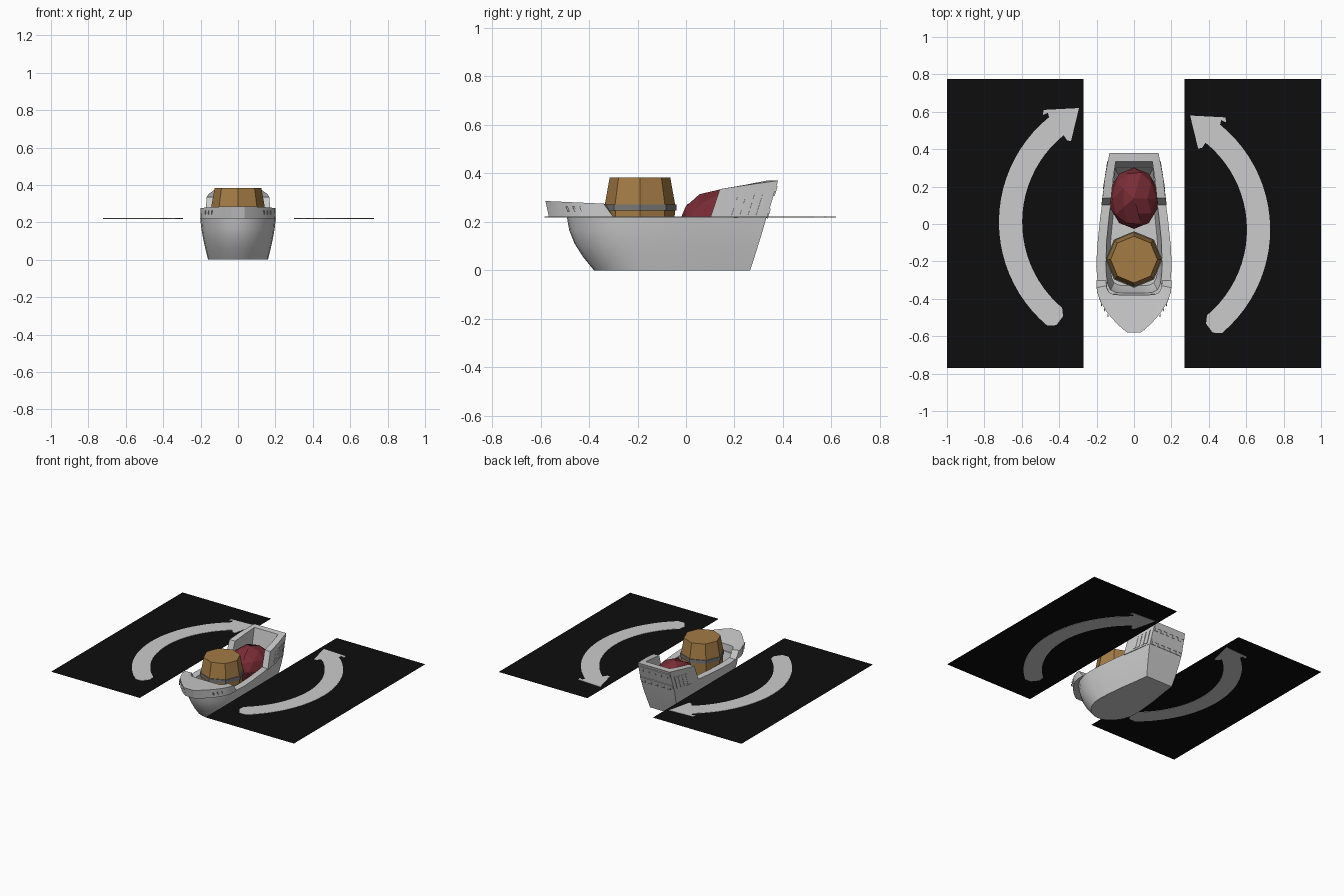
import bpy, bmesh, math
from mathutils import Vector

if "Cube" in bpy.data.objects:
    bpy.data.objects.remove(bpy.data.objects["Cube"])


def material(name, rgb):
    m = bpy.data.materials.new(name)
    m.diffuse_color = (*rgb, 1)
    m.use_nodes = True
    m.node_tree.nodes["Principled BSDF"].inputs["Base Color"].default_value = m.diffuse_color
    return m


GREY = material("pale_grey", (0.60, 0.60, 0.60))
BLACK = material("black", (0.004, 0.004, 0.004))
WOOD = material("wood_brown", (0.37, 0.20, 0.06))
IRON = material("band_grey", (0.19, 0.19, 0.19))
RED = material("dark_red", (0.19, 0.025, 0.035))


def make(name, verts, faces, mats, smooth=None, recalc=True):
    bm = bmesh.new()
    vs = [bm.verts.new(v) for v in verts]
    for f in faces:
        bm.faces.new([vs[i] for i in f])
    if recalc:
        bmesh.ops.recalc_face_normals(bm, faces=bm.faces[:])
    me = bpy.data.meshes.new(name)
    bm.to_mesh(me)
    bm.free()
    for m in mats:
        me.materials.append(m)
    if smooth:
        me.polygons.foreach_set("use_smooth", [True] * len(me.polygons))
        me.set_sharp_from_angle(angle=math.radians(smooth))
    ob = bpy.data.objects.new(name, me)
    bpy.context.collection.objects.link(ob)
    return ob


def loft(name, rings, mats, smooth=None, closed_path=False):
    """Skin closed rings of equal size, capping both ends."""
    n = len(rings[0])
    verts = [p for r in rings for p in r]
    faces = [(k * n + i, k * n + (i + 1) % n, (k + 1) * n + (i + 1) % n, (k + 1) * n + i)
             for k in range(len(rings) - 1) for i in range(n)]
    faces += [list(range(n)), list(range((len(rings) - 1) * n, len(rings) * n))]
    return make(name, verts, faces, mats, smooth)


def flip(p):
    return (-p[0], p[1], p[2])


# Hull: outlines from bow to stern (fraction of length, half width)
OUTER = [(0, 0), (.006, .04), (.03, .085), (.08, .13), (.15, .17), (.24, .194),
         (.32, .2), (.45, .195), (.65, .178), (.85, .153), (1, .137)]
INNER = [(0, 0), (0, .05), (.005, .095), (.025, .125), (.07, .14), (.14, .148),
         (.25, .15), (.42, .146), (.62, .132), (.85, .112), (1, .1)]


def outline(shape, bow, stern, scale, z):
    side = [(w * scale, bow + (stern - bow) * t, z) for t, w in shape]
    return side + [flip(p) for p in reversed(side[1:])]


rings = [outline(OUTER, b, s, k, z) for b, s, k, z in
         [(-.38, .265, .80, 0), (-.425, .283, .87, .055), (-.46, .30, .93, .11),
          (-.482, .317, .98, .165), (-.492, .333, 1.01, .222)]]
rings += [outline(INNER, b, s, k, z) for b, s, k, z in
          [(-.37, .305, 1, .222), (-.35, .28, .93, .13), (-.33, .265, .85, .08)]]
loft("hull", rings, [GREY], 35)


def wall(name, half):
    """Walled U shape: half stations mirrored to the other side."""
    return loft(name, half + [[flip(p) for p in r] for r in reversed(half)], [GREY], 30)


# Bow rail: overhanging deck with arms running back
rail = [((.200, -.300), (.200, -.340), (.150, -.300), (.148, -.330)),
        ((.197, -.365), (.195, -.372), (.146, -.340), (.143, -.348)),
        ((.180, -.415), (.177, -.420), (.138, -.362), (.133, -.366)),
        ((.145, -.470), (.142, -.476), (.115, -.374), (.110, -.377)),
        ((.096, -.520), (.094, -.530), (.080, -.376), (.075, -.379)),
        ((.060, -.550), (.062, -.560), (.050, -.376), (.050, -.379)),
        ((.034, -.566), (.036, -.580), (.025, -.376), (.025, -.379))]
wall("bow_rail", [[(*ob, .22), (*ot, .275 + .045 * (-.34 - ot[1])),
                   (*it, .272), (*ib, .22)] for ob, ot, ib, it in rail])

# Stern castle: side walls and sloped transom
castle = [[(.175, .10, .215), (.168, .14, .335), (.122, .14, .335), (.128, .10, .215)],
          [(.160, .21, .215), (.156, .25, .352), (.112, .24, .352), (.118, .20, .215)],
          [(.138, .333, .215), (.131, .38, .37), (.098, .333, .37), (.102, .305, .215)]]
wall("stern_castle", castle)


def plate(name, quad, u0, u1, v0, v1, lift=.005):
    """Thin plate on a patch of a four-cornered wall."""
    a, b, c, d = map(Vector, quad)
    pts = [a.lerp(b, u).lerp(d.lerp(c, u), v)
           for u, v in ((u0, v0), (u1, v0), (u1, v1), (u0, v1))]
    n = (b - a).cross(d - a).normalized() * lift
    return loft(name, [[tuple(p - n * .4) for p in pts], [tuple(p + n) for p in pts]], [GREY])


# Castle side panels and transom dentils
side = [castle[0][0], castle[2][0], castle[2][1], castle[0][1]]
for i in range(4):
    u = .36 + i * .145
    plate(f"side_panel_right_{i}", side, u, u + .09, .08, .68)
    plate(f"side_panel_left_{i}", [flip(p) for p in side], u, u + .09, .08, .68, -.005)
back = [castle[2][0], flip(castle[2][0]), flip(castle[2][1]), castle[2][1]]
for row, v in enumerate((.12, .72)):
    plate(f"transom_band_{row}", back, .01, .99, v, v + .14)
    for i in range(5):
        u = .05 + i * .19
        plate(f"transom_dentil_{row}_{i}", back, u, u + .09, v - .12, v)

# Bow rail slits: small slanted plates on both sides
for i in range(3):
    y = -.43 - i * .028
    x = .172 - i * .017
    for s in (1, -1):
        quad = [(s * (x + .002), y - .002, .243), (s * (x + .002), y + .005, .243),
                (s * x, y - .003, .262), (s * x, y - .010, .262)]
        plate(f"rail_slit_{i}_{'right' if s > 0 else 'left'}", quad, 0, 1, 0, 1, .003 * s)

# Barrel: eight-sided with a grey hoop
prof = [(.128, .082), (.142, .16), (.144, .246), (.151, .246), (.151, .272),
        (.145, .272), (.125, .383)]
barrel = loft("barrel", [[(r * math.cos(i * math.pi / 4), -.19 + r * math.sin(i * math.pi / 4), z)
                          for i in range(8)] for r, z in prof], [WOOD, IRON])
for p in barrel.data.polygons:
    if .245 < p.center.z < .273:
        p.material_index = 1

# Red sack: faceted lump behind the barrel
bm = bmesh.new()
bmesh.ops.create_icosphere(bm, subdivisions=2, radius=1)
for v in bm.verts:
    x, y, z = v.co
    v.co = (x * .135, .137 + y * .163, .205 + z * .128)
bmesh.ops.dissolve_limit(bm, angle_limit=math.radians(20), verts=bm.verts[:], edges=bm.edges[:])
me = bpy.data.meshes.new("red_sack")
bm.to_mesh(me)
bm.free()
me.materials.append(RED)
bpy.context.collection.objects.link(bpy.data.objects.new("red_sack", me))

# Black side panels with curved arrows
Z = .22


def arc(r, a0, a1, n=22):
    return [(r * math.cos(math.radians(a0 + (a1 - a0) * i / n)),
             r * math.sin(math.radians(a0 + (a1 - a0) * i / n))) for i in range(n + 1)]


shape = (arc(.69, 233, 233, 0 + 1)[:1] + arc(.722, 230, 129)
         + [(-.46, .585), (-.487, .573), (-.483, .60), (-.294, .61), (-.337, .433), (-.358, .437)]
         + arc(.598, 129, 230) + arc(.63, 233, 233, 1)[:1])
for name, s, dx, dy in (("left", 1, 0, .01), ("right", -1, .006, -.03)):
    xs = (-s * 1.0, -s * .27)
    make(f"{name}_panel", [(xs[0], -.77, Z), (xs[1], -.77, Z), (xs[1], .775, Z), (xs[0], .775, Z)],
         [(0, 1, 2, 3) if s > 0 else (3, 2, 1, 0)], [BLACK], recalc=False)
    pts = [(s * x + dx, y + dy) for x, y in shape]
    loft(f"{name}_arrow", [[(x, y, Z - .002) for x, y in pts],
                           [(x, y, Z + .002) for x, y in pts]], [GREY])
